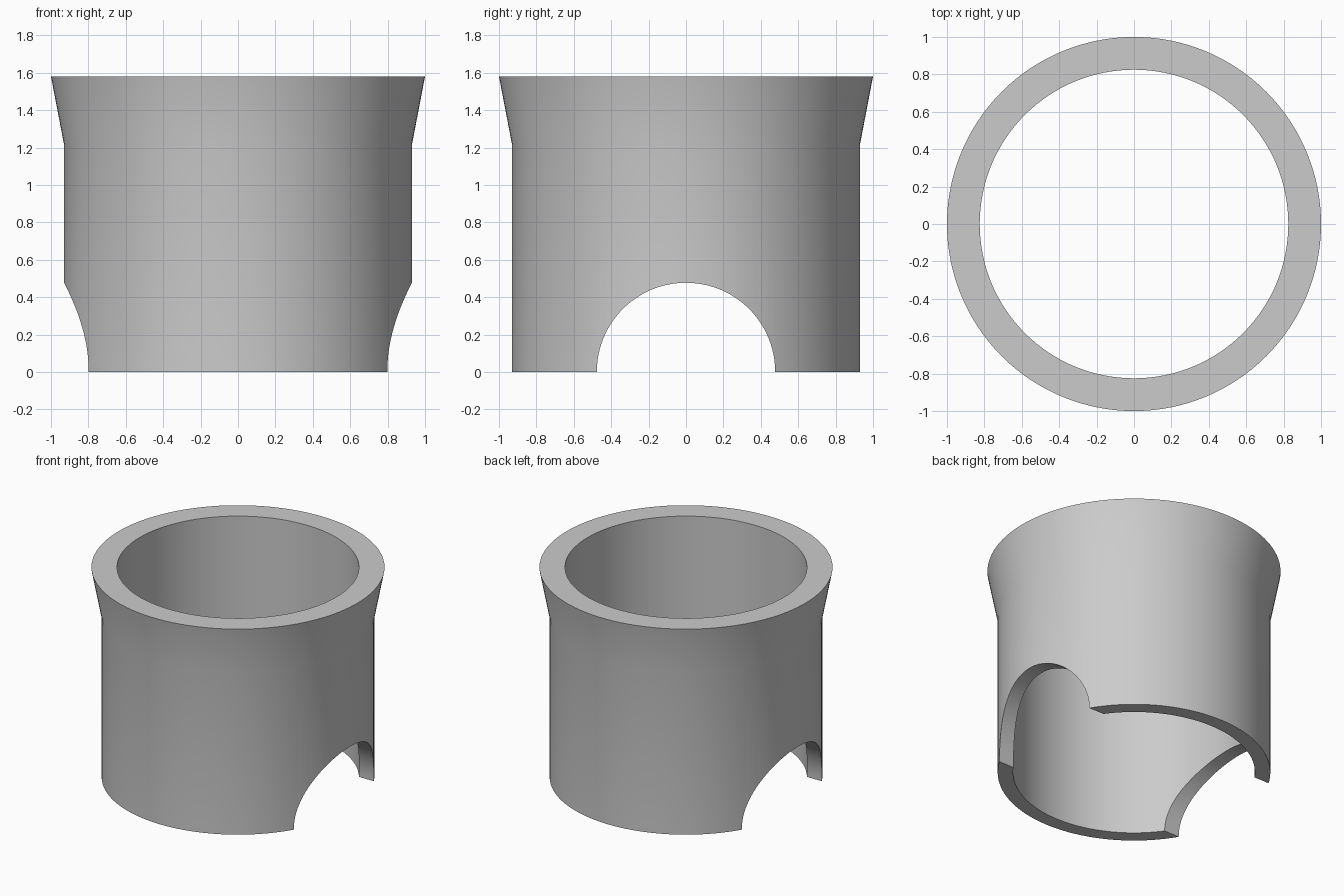
import bpy, bmesh, math

if "Cube" in bpy.data.objects:
    bpy.data.objects.remove(bpy.data.objects["Cube"])

SEGMENTS = 128
HEIGHT = 1.58
NOTCH_RADIUS = 0.477

grey = bpy.data.materials.new("plain grey")
grey.use_nodes = True
colour = (0.6, 0.6, 0.6, 1)
grey.diffuse_color = colour
grey.node_tree.nodes["Principled BSDF"].inputs["Base Color"].default_value = colour


def lathe(name, profile):
    """Revolve a closed (radius, height) profile around z."""
    bm = bmesh.new()
    rings = []
    for i in range(SEGMENTS):
        a = math.tau * i / SEGMENTS
        rings.append([bm.verts.new((r * math.cos(a), r * math.sin(a), z)) for r, z in profile])
    for i, ring in enumerate(rings):
        following = rings[(i + 1) % SEGMENTS]
        for j in range(len(profile)):
            k = (j + 1) % len(profile)
            bm.faces.new((ring[j], following[j], following[k], ring[k]))
    bmesh.ops.recalc_face_normals(bm, faces=bm.faces)
    mesh = bpy.data.meshes.new(name)
    bm.to_mesh(mesh)
    bm.free()
    obj = bpy.data.objects.new(name, mesh)
    bpy.context.collection.objects.link(obj)
    return obj


# Tubular collar with a flared rim and a straight bore
collar = lathe("flared_collar", [(0.825, 0), (0.93, 0), (0.93, 1.215), (1, HEIGHT), (0.825, HEIGHT)])
collar.data.materials.append(grey)

# Round tunnel along x that cuts the two side arches
bpy.ops.mesh.primitive_cylinder_add(vertices=96, radius=NOTCH_RADIUS, depth=3,
                                    rotation=(0, math.pi / 2, 0))
cutter = bpy.context.object
cutter.name = "arch_cutter"
cutter.data.materials.append(grey)

cut = collar.modifiers.new("side arches", "BOOLEAN")
cut.operation = "DIFFERENCE"
cut.solver = "EXACT"
cut.object = cutter

bpy.ops.object.select_all(action="DESELECT")
collar.select_set(True)
bpy.context.view_layer.objects.active = collar
bpy.ops.object.modifier_apply(modifier=cut.name)
bpy.data.objects.remove(cutter)

# Smooth walls, crisp rims
bpy.ops.object.shade_smooth_by_angle(angle=math.radians(30))
